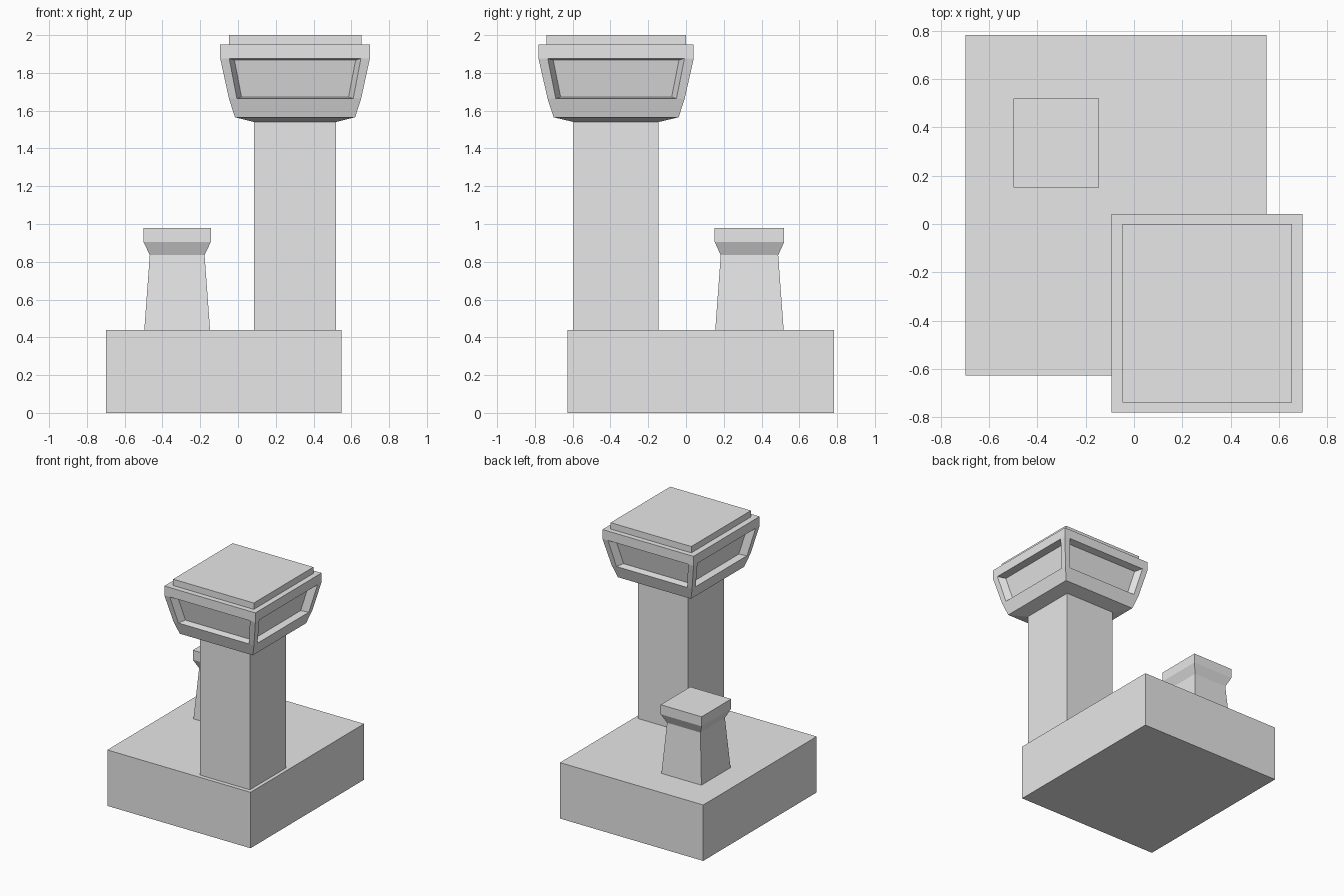
import bpy, bmesh
from mathutils import Vector

cube = bpy.data.objects.get("Cube")
if cube:
    bpy.data.objects.remove(cube, do_unlink=True)

# Single plain material
grey = bpy.data.materials.new("light grey")
grey.use_nodes = True
colour = (0.8, 0.8, 0.8, 1)
grey.diffuse_color = colour
grey.node_tree.nodes["Principled BSDF"].inputs["Base Color"].default_value = colour


def loft(bm, centre, profile):
    """Stack rectangles (half width, half depth, height) into a closed solid."""
    rings = []
    for hx, hy, z in profile:
        rings.append([bm.verts.new((centre[0] + sx * hx, centre[1] + sy * hy, z))
                      for sx, sy in ((-1, -1), (1, -1), (1, 1), (-1, 1))])
    bm.faces.new(rings[0][::-1])
    bm.faces.new(rings[-1])
    bands = []
    for low, high in zip(rings, rings[1:]):
        bands.append([bm.faces.new((low[i], low[(i + 1) % 4], high[(i + 1) % 4], high[i]))
                      for i in range(4)])
    return bands


def finish(bm, name):
    bmesh.ops.recalc_face_normals(bm, faces=bm.faces[:])
    mesh = bpy.data.meshes.new(name)
    bm.to_mesh(mesh)
    bm.free()
    mesh.materials.append(grey)
    obj = bpy.data.objects.new(name, mesh)
    bpy.context.collection.objects.link(obj)
    return obj


def solid(name, centre, profile):
    bm = bmesh.new()
    loft(bm, centre, profile)
    return finish(bm, name)


def split_band_edge(face, a, b, inset):
    """Add two vertices along an edge, each inset from its end."""
    edge = next(e for e in face.edges if set(e.verts) == {a, b})
    rest, first = bmesh.utils.edge_split(edge, a, inset)
    edge = next(e for e in face.edges if set(e.verts) == {first, b})
    _, second = bmesh.utils.edge_split(edge, b, inset / (1 - inset))
    return first, second


def recess_window(bm, face, inset=0.06, depth=0.055, taper=0.92):
    """Cut a full height opening between corner posts and sink the pane."""
    face.normal_update()
    outward = Vector((face.normal.x, face.normal.y, 0)).normalized()
    b0, b1, t1, t0 = face.verts[:]
    low0, low1 = split_band_edge(face, b0, b1, inset)
    high0, high1 = split_band_edge(face, t0, t1, inset)
    for low, high in ((low0, high0), (low1, high1)):
        target = next(f for f in low.link_faces if high in f.verts)
        bmesh.utils.face_split(target, low, high)
    corners = {low0, low1, high0, high1}
    opening = next(f for f in low0.link_faces if set(f.verts) == corners)
    pane = bmesh.ops.extrude_discrete_faces(bm, faces=[opening])["faces"][0]
    middle = pane.calc_center_median()
    for v in pane.verts:
        v.co = middle + (v.co - middle) * taper - outward * depth


# Ground building and tower shaft
solid("base_building", (-0.075, 0.078), [(0.623, 0.705, 0), (0.623, 0.705, 0.44)])
solid("tower_shaft", (0.302, -0.37), [(0.218, 0.225, 0.44), (0.218, 0.225, 1.54)])

# Tapered vent with a flared cap
solid("roof_vent", (-0.322, 0.336), [
    (0.174, 0.181, 0.44), (0.145, 0.152, 0.835),
    (0.178, 0.184, 0.905), (0.178, 0.184, 0.98)])

# Flared control cabin with a recessed window on each side
bm = bmesh.new()
bands = loft(bm, (0.302, -0.37), [
    (0.218, 0.225, 1.54), (0.318, 0.331, 1.565), (0.35, 0.363, 1.664),
    (0.396, 0.411, 1.876), (0.396, 0.411, 1.95)])
for window_face in bands[2]:
    recess_window(bm, window_face)
finish(bm, "control_cabin")

# Roof slab
solid("cabin_roof", (0.304, -0.369), [(0.351, 0.37, 1.95), (0.351, 0.37, 2.0)])
